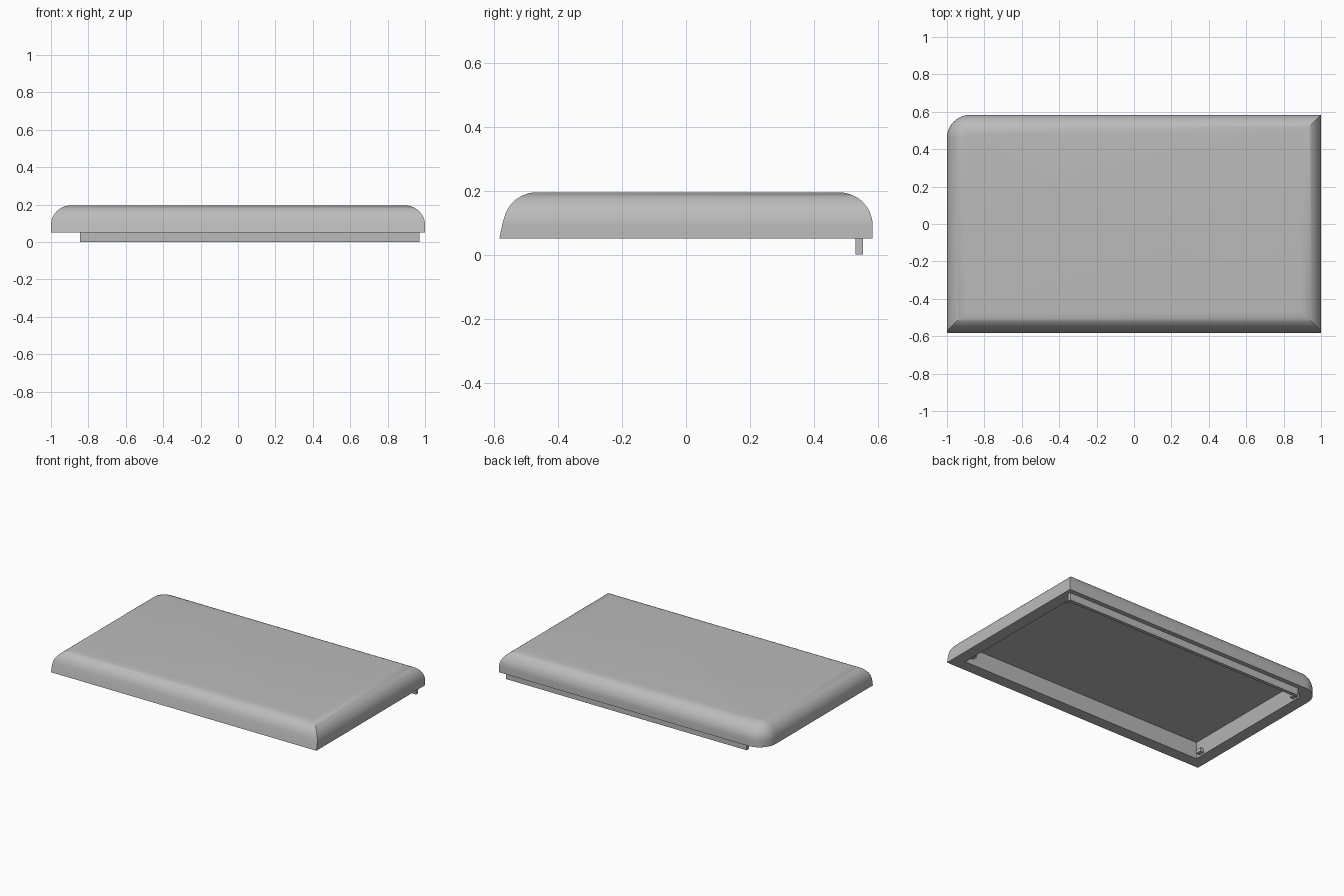
import bpy, bmesh, math

if "Cube" in bpy.data.objects:
    bpy.data.objects.remove(bpy.data.objects["Cube"])

HALF_X, HALF_Y = 1.0, 0.584
RIM_Z, TOP_Z = 0.05, 0.195
R = 0.105                    # edge rounding
ARC_Z = TOP_Z - R
CORNER = 0.125               # plan radius of the single round corner
LEAN = math.radians(15)      # slant of the front face

grey = bpy.data.materials.new("light_grey")
grey.use_nodes = True
COLOUR = (0.5, 0.5, 0.5, 1)
grey.diffuse_color = COLOUR
grey.node_tree.nodes["Principled BSDF"].inputs["Base Color"].default_value = COLOUR


def finish(bm, name, smooth=False):
    bmesh.ops.recalc_face_normals(bm, faces=bm.faces)
    mesh = bpy.data.meshes.new(name)
    bm.to_mesh(mesh)
    bm.free()
    mesh.materials.append(grey)
    obj = bpy.data.objects.new(name, mesh)
    bpy.context.collection.objects.link(obj)
    if smooth:
        bpy.ops.object.select_all(action='DESELECT')
        obj.select_set(True)
        bpy.context.view_layer.objects.active = obj
        bpy.ops.object.shade_smooth_by_angle(angle=math.radians(30))
    return obj


def box(name, lo, hi):
    bm = bmesh.new()
    bmesh.ops.create_cube(bm, size=1)
    for v in bm.verts:
        v.co = [a + (c + 0.5) * (b - a) for a, b, c in zip(lo, hi, v.co)]
    return finish(bm, name)


def ring(bm, inset, front, z, steps=12):
    """Plan outline: three square corners and one round one."""
    x, y = HALF_X - inset, HALF_Y - inset
    pts = [(-x, front), (x, front), (x, y)]
    radius = CORNER - inset
    for i in range(steps + 1):
        a = math.pi / 2 * (1 + i / steps)
        pts.append((CORNER - HALF_X + radius * math.cos(a),
                    HALF_Y - CORNER + radius * math.sin(a)))
    return [bm.verts.new((px, py, z)) for px, py in pts]


def front_y(z):
    """Front face: a slanted line that runs into the rounded edge."""
    centre = R - HALF_Y + 0.012
    touch_z = ARC_Z + R * math.sin(LEAN)
    if z < touch_z:
        return centre - R * math.cos(LEAN) - (touch_z - z) * math.tan(LEAN)
    return centre - math.sqrt(max(0, R * R - (z - ARC_Z) ** 2))


# Hollow cover: ceiling, inner wall, rim, outer wall, rounded edge, top
bm = bmesh.new()
rings = [ring(bm, 0.1, -0.48, 0.145),
         ring(bm, 0.08, -0.505, RIM_Z),
         ring(bm, 0, -HALF_Y, RIM_Z)]
for i in range(13):
    a = math.pi / 2 * i / 12
    z = ARC_Z + R * math.sin(a)
    rings.append(ring(bm, R * (1 - math.cos(a)), front_y(z), z))
for low, high in zip(rings, rings[1:]):
    for i in range(len(low)):
        j = (i + 1) % len(low)
        bm.faces.new((low[i], low[j], high[j], high[i]))
bm.faces.new(rings[0])
bm.faces.new(rings[-1])
finish(bm, "cover_shell", smooth=True)

# Locating rail along the back of the rim
box("back_rail", (-0.845, 0.53, 0), (0.97, 0.553, 0.06))

# Small clips on the inside of the side walls
for side, label in ((-1, "right"), (1, "left")):
    for y, place in ((-0.45, "front"), (0.44, "back")):
        x = sorted((side * 0.89, side * 0.935))
        box(f"{place}_{label}_clip", (x[0], y - 0.02, 0.06), (x[1], y + 0.02, 0.085))
